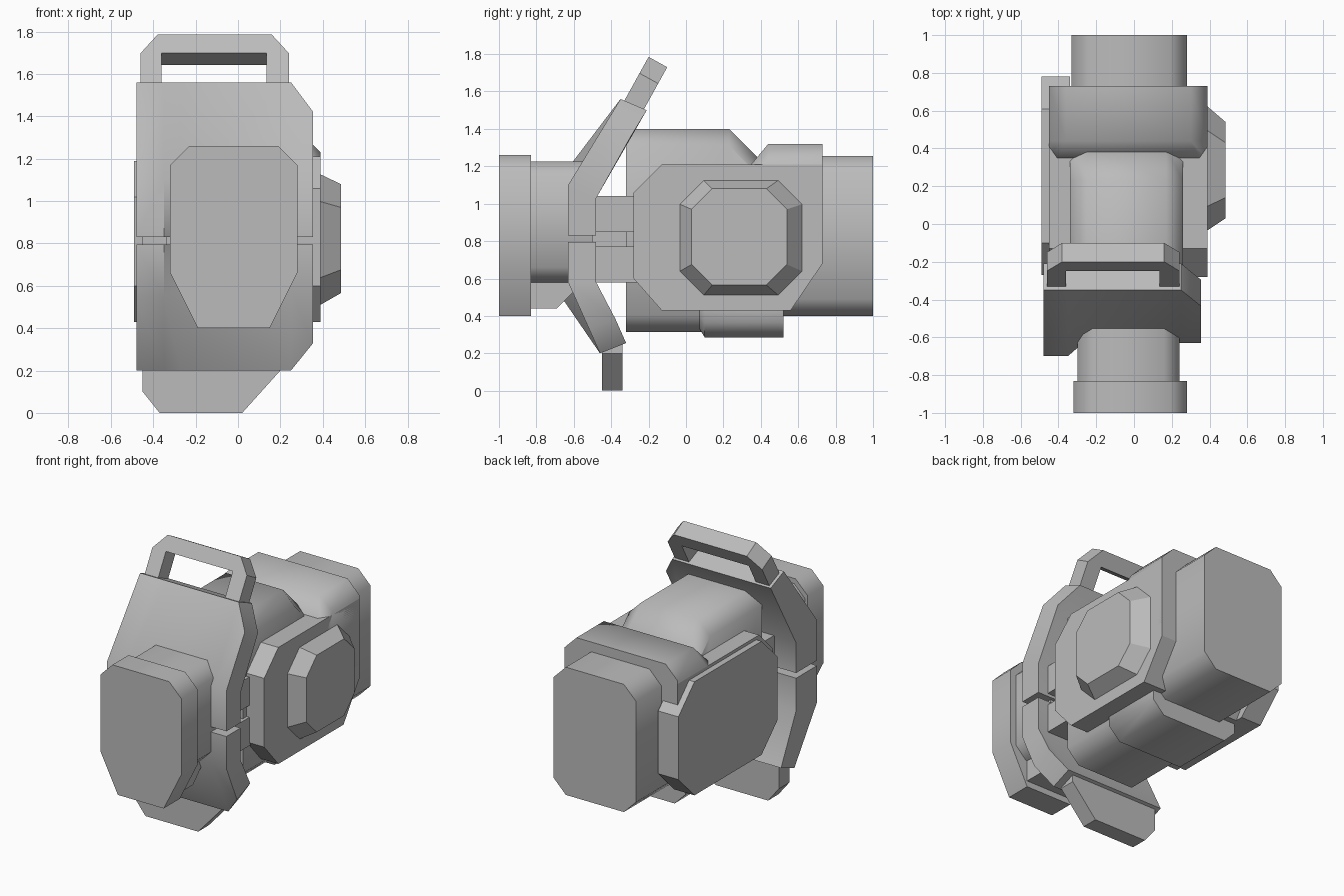
import bpy, bmesh, math
from mathutils import Vector

cube = bpy.data.objects.get("Cube")
if cube:
    bpy.data.objects.remove(cube, do_unlink=True)

GREY = (0.5, 0.5, 0.5, 1)
mat = bpy.data.materials.new("grey_metal")
mat.use_nodes = True
mat.diffuse_color = GREY
mat.node_tree.nodes["Principled BSDF"].inputs["Base Color"].default_value = GREY


def loft(name, axis, stations, smooth=0):
    """Skin (position, outline) stations along an axis; smooth is an angle in degrees."""
    place = {"x": lambda t, a, b: (t, a, b), "y": lambda t, a, b: (a, t, b)}[axis]
    bm = bmesh.new()
    rings = [[bm.verts.new(place(t, a, b)) for a, b in pts] for t, pts in stations]
    n = len(rings[0])
    for r, s in zip(rings, rings[1:]):
        for i in range(n):
            j = (i + 1) % n
            bm.faces.new((r[i], r[j], s[j], s[i]))
    bm.faces.new(rings[0])
    bm.faces.new(rings[-1])
    bmesh.ops.recalc_face_normals(bm, faces=bm.faces)
    mesh = bpy.data.meshes.new(name)
    bm.to_mesh(mesh)
    bm.free()
    mesh.materials.append(mat)
    if smooth:
        mesh.shade_smooth()
        mesh.set_sharp_from_angle(angle=math.radians(smooth))
    obj = bpy.data.objects.new(name, mesh)
    bpy.context.collection.objects.link(obj)
    return obj


def prism(name, axis, t0, t1, pts, smooth=0):
    return loft(name, axis, [(t0, pts), (t1, pts)], smooth)


def octagon(a0, a1, b0, b1, top, low=None, low_h=None):
    """Rectangle with cut corners; the lower cut can differ in width and height."""
    low = top if low is None else low
    h = low if low_h is None else low_h
    return [(a0 + low, b0), (a1 - low, b0), (a1, b0 + h), (a1, b1 - top),
            (a1 - top, b1), (a0 + top, b1), (a0, b1 - top), (a0, b0 + h)]


def box(name, x0, x1, y0, y1, z0, z1):
    return prism(name, "x", x0, x1, [(y0, z0), (y1, z0), (y1, z1), (y0, z1)])


# Front cap, neck and keel under the neck
prism("front_cap", "y", -1, -0.83, octagon(-0.32, 0.28, 0.4, 1.26, 0.09, 0.13, 0.26), 50)
prism("neck", "y", -0.84, -0.5, octagon(-0.3, 0.24, 0.58, 1.225, 0.08), 50)
prism("neck_keel", "x", -0.2, 0.15, [(-0.84, 0.44), (-0.69, 0.44), (-0.53, 0.6), (-0.84, 0.6)])
box("neck_core", -0.25, 0.2, -0.52, -0.25, 0.62, 1.0)

# Connecting bars between the shields and the body
for label, z in (("lower", 0.58), ("upper", 0.85)):
    box(label + "_connector", -0.32, 0.28, -0.5, -0.25, z, z + 0.19)


# Shields: bent plates with a raised wing on one side and one cut corner
def shield(name, profile, wing, cut):
    raised = wing + profile[2:]
    short = [(y + cut[0], z + cut[1]) if i in (2, 3) else (y, z)
             for i, (y, z) in enumerate(profile)]
    return loft(name, "x", [(-0.48, raised), (-0.35, raised), (-0.27, profile),
                            (0.25, profile), (0.355, short)], 40)


shield("upper_shield",
       [(-0.63, 0.83), (-0.63, 1.1), (-0.35, 1.56), (-0.21, 1.5), (-0.48, 1.03), (-0.48, 0.83)],
       [(-0.7, 0.83), (-0.7, 1.1)], (-0.085, -0.14))
shield("lower_shield",
       [(-0.63, 0.795), (-0.63, 0.58), (-0.46, 0.2), (-0.32, 0.255), (-0.48, 0.58), (-0.48, 0.795)],
       [(-0.7, 0.795), (-0.7, 0.55)], (-0.058, 0.13))

# Carrying handle: an arch built upright, then tilted with the upper shield
handle = prism("handle", "y", 0, 0.114,
               [(-0.46, -0.32), (-0.46, -0.1), (-0.38, 0), (0.16, 0), (0.24, -0.1), (0.24, -0.32),
                (0.135, -0.32), (0.135, -0.1), (-0.36, -0.1), (-0.36, -0.32)])
handle.rotation_euler.x = -math.radians(29)
handle.location = Vector((0, -0.2, 1.785))

# Tail plate below the lower shield
prism("tail_plate", "y", -0.45, -0.34,
      [(-0.37, 0), (0.02, 0), (0.2, 0.2), (0.2, 0.27), (-0.45, 0.27), (-0.45, 0.1)])

# Main body slab
prism("body", "x", -0.45, 0.39,
      [(-0.13, 0.43), (0.56, 0.43), (0.73, 0.68), (0.73, 1.21),
       (-0.13, 1.21), (-0.28, 1.06), (-0.28, 0.6)])

# Raised body core, sloping down at the back
loft("body_core", "y", [
    (-0.32, octagon(-0.34, 0.26, 0.315, 1.4, 0.09)),
    (0.23, octagon(-0.34, 0.26, 0.315, 1.4, 0.09)),
    (0.4, octagon(-0.34, 0.26, 0.315, 1.23, 0.09))], 50)
loft("belly_plate", "y", [
    (0.02, octagon(-0.3, 0.22, 0.42, 0.6, 0.05)),
    (0.1, octagon(-0.36, 0.28, 0.285, 0.6, 0.08)),
    (0.52, octagon(-0.36, 0.28, 0.285, 0.6, 0.08))], 50)

# Rear collar and rear cap
loft("rear_collar", "y", [
    (0.34, octagon(-0.45, 0.39, 0.68, 1.2, 0.04)),
    (0.44, octagon(-0.45, 0.39, 0.68, 1.32, 0.09)),
    (0.73, octagon(-0.45, 0.39, 0.68, 1.32, 0.09))], 50)
prism("rear_cap", "y", 0.5, 1, octagon(-0.33, 0.28, 0.4, 1.255, 0.09), 50)

# Side panels: a raised pad on the left, a flat plate on the right
loft("left_pad", "x", [
    (0.38, octagon(-0.04, 0.63, 0.505, 1.13, 0.13)),
    (0.485, octagon(0.03, 0.54, 0.565, 1.08, 0.11))])
prism("right_plate", "x", -0.49, -0.34, octagon(-0.27, 0.78, 0.43, 1.19, 0.17))
